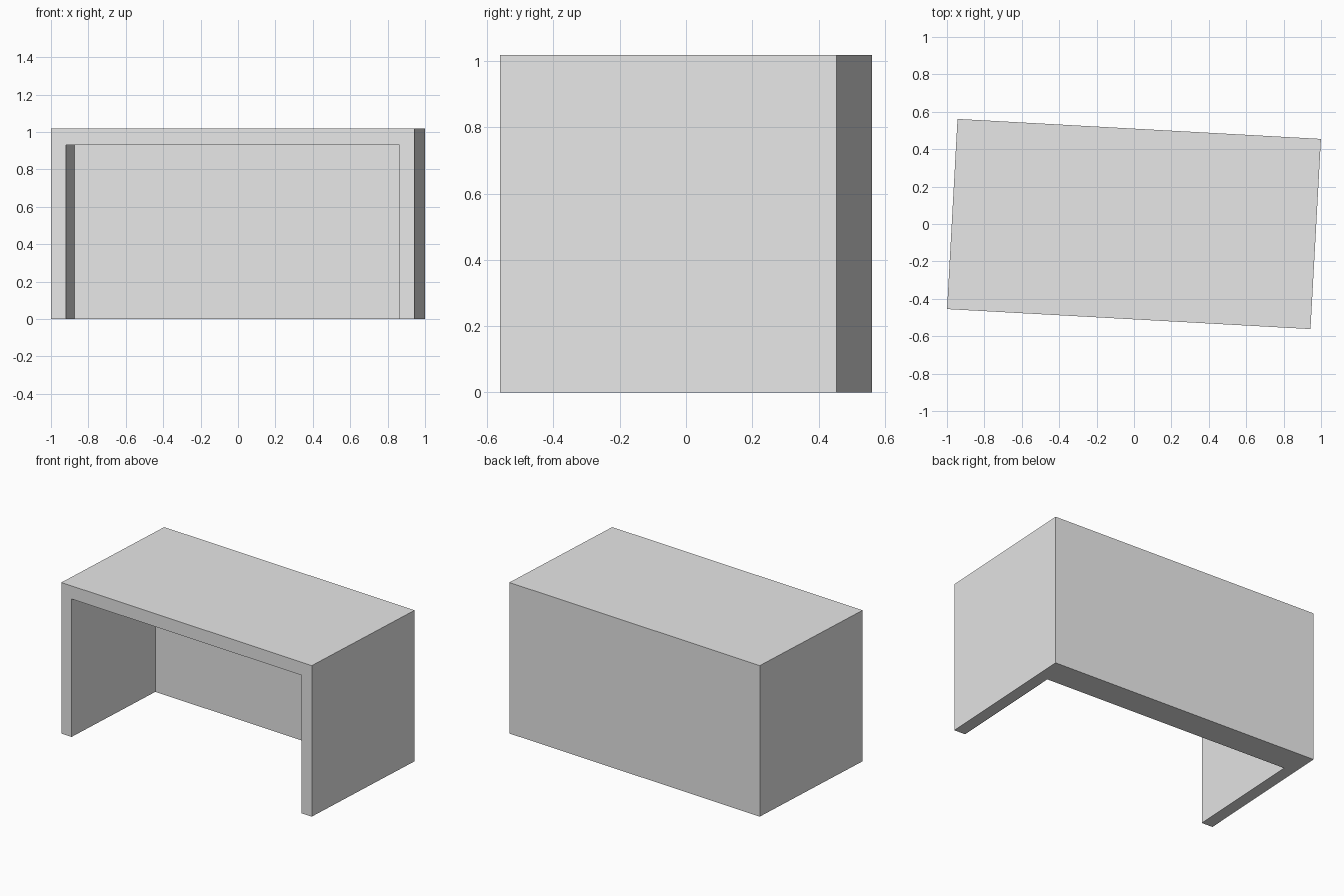
import bpy
import math
from mathutils import Matrix

default = bpy.data.objects.get("Cube")
if default:
    bpy.data.objects.remove(default, do_unlink=True)

WIDTH, DEPTH, HEIGHT = 1.946, 1.018, 1.018
SIDE, TOP, BACK = 0.08, 0.088, 0.19     # wall thicknesses
TURN = Matrix.Rotation(math.radians(-3.15), 4, 'Z')

grey = bpy.data.materials.new("light_grey")
grey.use_nodes = True
grey.diffuse_color = (0.8, 0.8, 0.8, 1)
grey.node_tree.nodes["Principled BSDF"].inputs["Base Color"].default_value = (0.8, 0.8, 0.8, 1)


def box(name, low, high):
    """Box between two corners, turned with the whole model."""
    bpy.ops.mesh.primitive_cube_add(size=1)
    ob = bpy.context.object
    ob.name = name
    size = [b - a for a, b in zip(low, high)]
    middle = [(a + b) / 2 for a, b in zip(low, high)]
    ob.data.transform(TURN @ Matrix.Translation(middle) @ Matrix.Diagonal((*size, 1)))
    ob.data.materials.append(grey)
    return ob


# Solid outer block
x, y = WIDTH / 2, DEPTH / 2
shell = box("desk_shell", (-x, -y, 0), (x, y, HEIGHT))

# Knee space, open at the front and underneath
cutter = box("knee_space_cutter", (-x + SIDE, -y - 0.2, -0.2), (x - SIDE, y - BACK, HEIGHT - TOP))
cutter.hide_render = True

cut = shell.modifiers.new("knee_space", 'BOOLEAN')
cut.operation = 'DIFFERENCE'
cut.solver = 'EXACT'
cut.object = cutter
bpy.context.view_layer.objects.active = shell
bpy.ops.object.modifier_apply(modifier=cut.name)
bpy.data.objects.remove(cutter, do_unlink=True)
